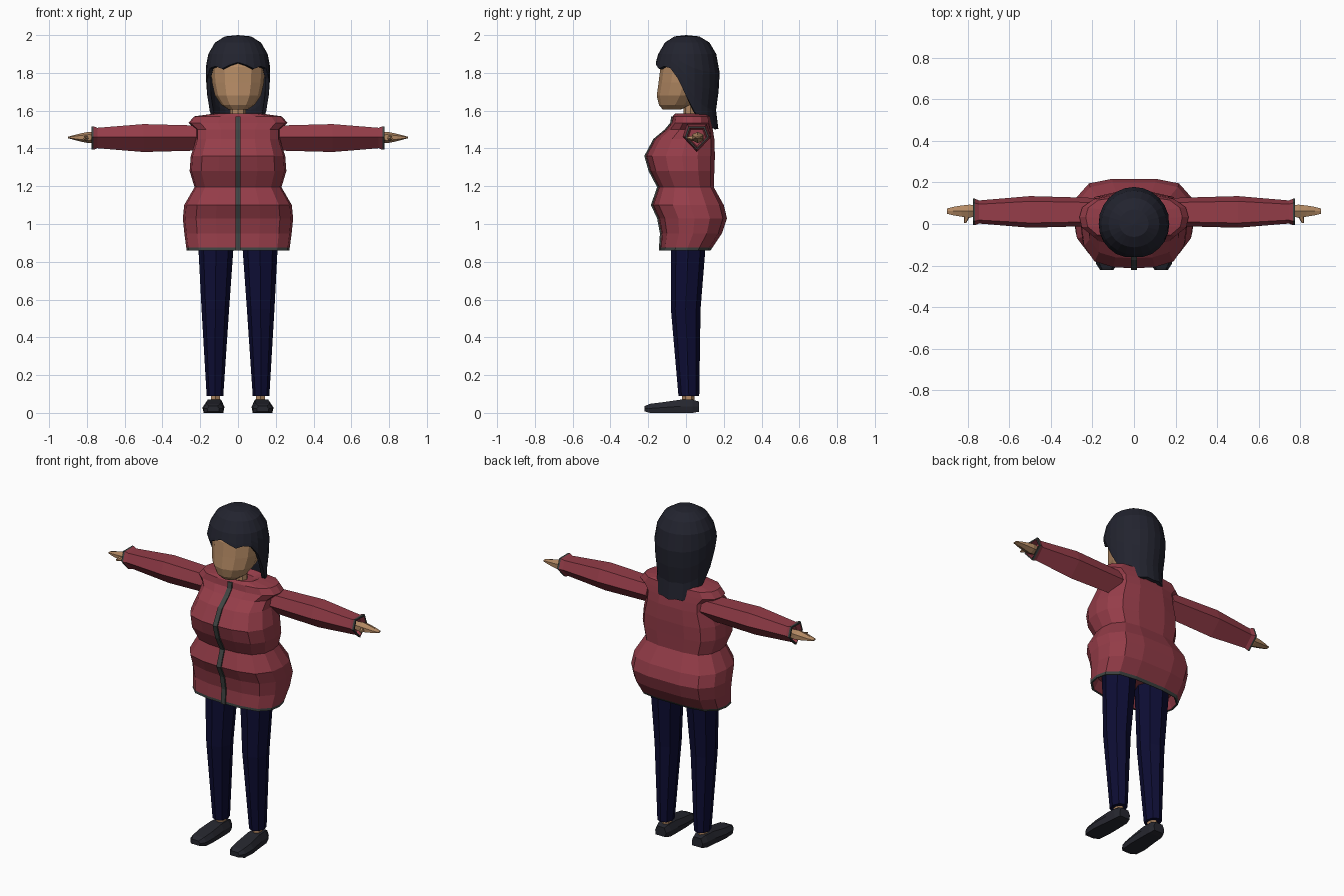
import bpy, bmesh, math


def material(name, rgb):
    m = bpy.data.materials.new(name)
    m.diffuse_color = (*rgb, 1)
    return m


RED = material("jacket red", (0.30, 0.046, 0.066))
GREY = material("trim grey", (0.05, 0.058, 0.055))
NAVY = material("trouser navy", (0.004, 0.004, 0.034))
SKIN = material("skin tan", (0.45, 0.25, 0.125))
HAIR = material("hair black", (0.016, 0.017, 0.028))
SHOE = material("shoe charcoal", (0.019, 0.020, 0.028))


def finish(name, bm, mats, rule=None, mirror=False):
    bmesh.ops.recalc_face_normals(bm, faces=bm.faces)
    for f in bm.faces:
        if rule and rule(f.calc_center_median()):
            f.material_index = 1
    me = bpy.data.meshes.new(name)
    bm.to_mesh(me)
    bm.free()
    for m in mats:
        me.materials.append(m)
    ob = bpy.data.objects.new(name, me)
    bpy.context.collection.objects.link(ob)
    if mirror:
        ob.modifiers.new("mirror", 'MIRROR').use_mirror_merge = False
    return ob


def loft(name, rings, mats, **kw):
    """Skin a list of equal-length point rings and cap both ends."""
    bm = bmesh.new()
    vs = [[bm.verts.new(p) for p in r] for r in rings]
    n = len(vs[0])
    for a, b in zip(vs, vs[1:]):
        for i in range(n):
            j = (i + 1) % n
            bm.faces.new((a[i], a[j], b[j], b[i]))
    bm.faces.new(vs[0])
    bm.faces.new(vs[-1])
    return finish(name, bm, mats, **kw)


def section(template, z, hw, yf, yb, cx=0):
    """Horizontal ring: the template spans -1..1 in both directions."""
    return [(cx + hw * x, (yf + yb) / 2 + (yb - yf) / 2 * y, z) for x, y in template]


def circle(n):
    return [(math.sin(2 * math.pi * i / n), -math.cos(2 * math.pi * i / n)) for i in range(n)]


# Jacket body: squarish cross-section, from inner hem up to the collar
half = [(0.4, -0.97), (0.76, -0.82), (0.96, -0.42), (1, 0.05), (0.95, 0.5), (0.74, 0.88), (0.36, 1)]
box = [(0, -1)] + half + [(0, 1)] + [(-x, y) for x, y in reversed(half)]
body = [(0.92, 0.24, -0.10, 0.11), (0.862, 0.262, -0.125, 0.125),
        (0.86, 0.272, -0.135, 0.13), (0.875, 0.274, -0.135, 0.14),
        (0.95, 0.284, -0.13, 0.19), (1.03, 0.292, -0.145, 0.217),
        (1.10, 0.285, -0.178, 0.20), (1.195, 0.23, -0.145, 0.147),
        (1.28, 0.256, -0.19, 0.15), (1.36, 0.25, -0.213, 0.153),
        (1.45, 0.222, -0.165, 0.15), (1.50, 0.222, -0.105, 0.142),
        (1.535, 0.262, -0.076, 0.132), (1.57, 0.232, -0.07, 0.127),
        (1.585, 0.12, -0.058, 0.105), (1.56, 0.07, -0.04, 0.08)]
loft("jacket", [section(box, *r) for r in body], [RED, GREY],
     rule=lambda c: c.z < 0.872)

# Zipper strip following the front of the jacket
loft("zipper", [[(-0.014, yf - 0.008, z), (0.014, yf - 0.008, z),
                 (0.014, yf + 0.02, z), (-0.014, yf + 0.02, z)]
                for z, hw, yf, yb in body[2:14]], [GREY])

# Sleeves: five-sided, flat on top, with a flared trimmed cuff
penta = [(-0.05, 0.07), (0.05, 0.07), (0.074, 0.005), (0, -0.072), (-0.072, 0.005)]
loft("sleeve", [[(x, 0.057 + s * y, 1.456 + s * z) for y, z in penta]
                for x, s in [(0.18, 0.92), (0.26, 0.95), (0.5, 1.04), (0.745, 0.76),
                             (0.764, 0.87), (0.775, 0.87), (0.775, 0.74), (0.745, 0.62)]],
     [RED, GREY], rule=lambda c: c.x > 0.765, mirror=True)

# Hands with a thumb
loft("hand", [[(x, 0.062 + hy * a, 1.458 + hz * b) for a, b in circle(6)]
              for x, hy, hz in [(0.73, 0.024, 0.024), (0.79, 0.036, 0.030),
                                (0.83, 0.031, 0.022), (0.87, 0.023, 0.012),
                                (0.90, 0.014, 0.004)]], [SKIN], mirror=True)
loft("thumb", [[(cx + r * a, y, 1.455 + r * b) for a, b in circle(5)]
               for y, cx, r in [(0.06, 0.795, 0.018), (0.03, 0.805, 0.014), (0.005, 0.812, 0.006)]],
     [SKIN], mirror=True)

# Trouser legs and ankles
loft("trouser_leg", [section(circle(8), z, hw, yf, yb, cx)
                     for z, cx, hw, yf, yb in [(0.09, 0.122, 0.044, -0.04, 0.07),
                                               (0.55, 0.120, 0.073, -0.08, 0.077),
                                               (0.86, 0.117, 0.092, -0.08, 0.102),
                                               (0.98, 0.115, 0.10, -0.08, 0.105)]],
     [NAVY], mirror=True)
loft("ankle", [section(circle(6), z, 0.027, -0.02, 0.045, 0.12) for z in (0.04, 0.12)],
     [SKIN], mirror=True)

# Shoes: lofted from heel to toe
sole = [(-0.9, 0), (0.9, 0), (1, 0.5), (0.68, 1), (-0.68, 1), (-1, 0.5)]
loft("shoe", [[(cx + w * a, y, z0 + (z1 - z0) * b) for a, b in sole]
              for y, cx, w, z0, z1 in [(0.068, 0.122, 0.036, 0.006, 0.06),
                                       (0.035, 0.123, 0.048, 0, 0.07),
                                       (-0.03, 0.125, 0.052, 0, 0.07),
                                       (-0.12, 0.130, 0.058, 0, 0.057),
                                       (-0.19, 0.131, 0.052, 0, 0.048),
                                       (-0.22, 0.131, 0.032, 0.008, 0.036)]],
     [SHOE], mirror=True)

# Neck and head
loft("neck", [section(circle(8), z, 0.042, -0.012, 0.06) for z in (1.54, 1.69)], [SKIN])
loft("head", [section(circle(12), *r) for r in
              [(1.605, 0.05, -0.122, -0.03), (1.63, 0.088, -0.143, 0.03),
               (1.68, 0.122, -0.155, 0.09), (1.75, 0.138, -0.145, 0.12),
               (1.83, 0.142, -0.135, 0.13), (1.92, 0.10, -0.085, 0.09)]], [SKIN])

# Hair: a shell whose lower edge runs from the fringe down to the long back
profile = [(2.0, 0, 0, 0), (1.993, 0.07, 0.062, 0.07), (1.96, 0.122, 0.112, 0.125),
           (1.90, 0.157, 0.147, 0.160), (1.83, 0.171, 0.167, 0.178),
           (1.74, 0.168, 0.165, 0.178), (1.65, 0.160, 0.150, 0.165),
           (1.58, 0.153, 0.150, 0.156), (1.50, 0.157, 0.150, 0.172)]
edge = [1.856, 1.842, 1.822, 1.835, 1.825, 1.77, 1.68, 1.60, 1.545, 1.52, 1.505, 1.512, 1.503]


def hair_point(theta, z):
    for a, b in zip(profile, profile[1:]):
        if z >= b[0] or b is profile[-1]:
            t = (z - a[0]) / (b[0] - a[0])
            rx, rf, rb = (a[k] + t * (b[k] - a[k]) for k in (1, 2, 3))
            c = math.cos(theta)
            return (rx * math.sin(theta), -c * (rf if c > 0 else rb), z)


bm = bmesh.new()
crown = bm.verts.new((0, 0, 2.0))
cols = []
for i in range(24):
    low = edge[min(i, 24 - i)]
    zs = [1.993, 1.96, 1.90] + [1.90 + (low - 1.90) * k / 4 for k in range(1, 5)]
    cols.append([bm.verts.new(hair_point(math.pi * i / 12, z)) for z in zs])
for i in range(24):
    a, b = cols[i], cols[(i + 1) % 24]
    bm.faces.new((crown, a[0], b[0]))
    for k in range(len(a) - 1):
        bm.faces.new((a[k], a[k + 1], b[k + 1], b[k]))
hair = finish("hair", bm, [HAIR])
shell = hair.modifiers.new("thickness", 'SOLIDIFY')
shell.thickness = 0.02
shell.offset = -1
